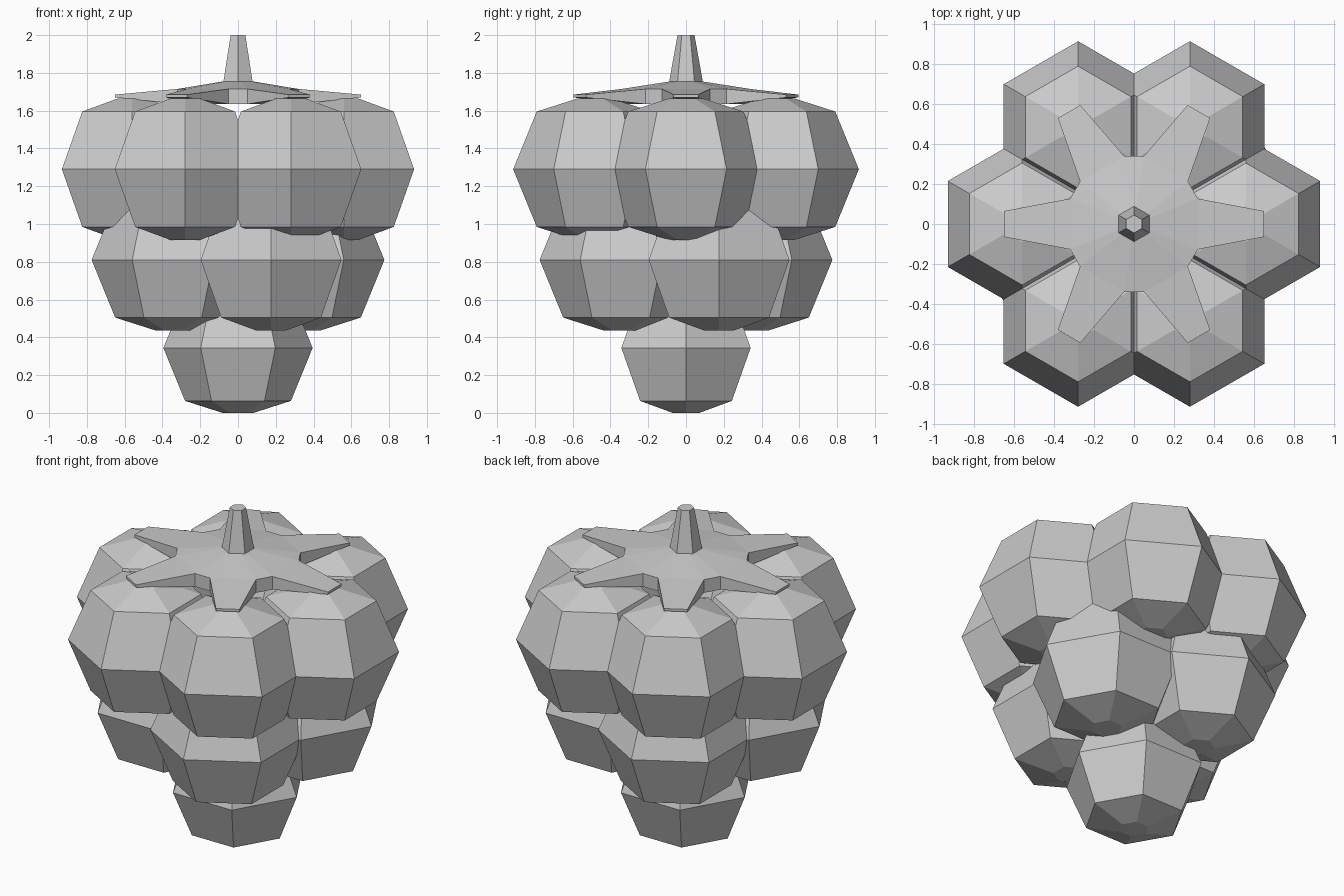
import bpy, bmesh
from math import cos, sin, pi, radians
from mathutils import Matrix, Vector

if "Cube" in bpy.data.objects:
    bpy.data.objects.remove(bpy.data.objects["Cube"], do_unlink=True)

grey = bpy.data.materials.new("plain grey")
grey.use_nodes = True
grey.diffuse_color = (0.6, 0.6, 0.6, 1)
grey.node_tree.nodes["Principled BSDF"].inputs["Base Color"].default_value = (0.6, 0.6, 0.6, 1)


def finish(bm, name):
    bmesh.ops.recalc_face_normals(bm, faces=bm.faces)
    mesh = bpy.data.meshes.new(name)
    bm.to_mesh(mesh)
    bm.free()
    mesh.materials.append(grey)
    obj = bpy.data.objects.new(name, mesh)
    bpy.context.collection.objects.link(obj)
    return obj


def hex_lathe(name, profile, centre, start):
    """Six-sided solid from (radius, height) rings, capped at both ends."""
    bm = bmesh.new()
    rings = []
    for r, z in profile:
        angles = [start + k * pi / 3 for k in range(6)]
        rings.append([bm.verts.new(Vector(centre) + Vector((r * cos(a), r * sin(a), z)))
                      for a in angles])
    for low, high in zip(rings, rings[1:]):
        for k in range(6):
            n = (k + 1) % 6
            bm.faces.new((low[k], low[n], high[n], high[k]))
    bm.faces.new(rings[0])
    bm.faces.new(rings[-1])
    return finish(bm, name)


def berry(name, radius, centre, start):
    shape = [(0.21, -0.87), (0.71, -0.71), (1, 0), (0.71, 0.71), (0.21, 0.87)]
    hex_lathe(name, [(r * radius, z * radius) for r, z in shape], centre, start)


# Bottom berry
berry("bottom_berry", 0.395, (0, 0, 0.344), 0)

# Middle ring of four berries, each turned a quarter
for i in range(4):
    turn = Matrix.Rotation(i * pi / 2, 3, "Z")
    berry(f"middle_berry_{i + 1}", 0.43, turn @ Vector((0.175, -0.345, 0.81)), (i + 1) * pi / 2)

# Top ring of six berries, all facing the same way
for i in range(6):
    a = i * pi / 3
    berry(f"top_berry_{i + 1}", 0.43, (0.56 * cos(a), 0.56 * sin(a), 1.29), pi / 2)

# Calyx: domed hub with six tapering leaves
bm = bmesh.new()
top_centre = bm.verts.new((0, 0, 1.768))
low_centre = bm.verts.new((0, 0, 1.635))
outline = [(0.32, -0.127, 1.715, 1.635), (0.65, -0.065, 1.685, 1.67),
           (0.65, 0.065, 1.685, 1.67), (0.32, 0.127, 1.715, 1.635)]
top, low = [], []
for i in range(6):
    turn = Matrix.Rotation(radians(60 * i), 3, "Z")
    for x, y, zt, zl in outline:
        top.append(bm.verts.new(turn @ Vector((x, y, zt))))
        low.append(bm.verts.new(turn @ Vector((x, y, zl))))
for k in range(24):
    n = (k + 1) % 24
    bm.faces.new((top[k], top[n], low[n], low[k]))
for edge, centre in ((top, top_centre), (low, low_centre)):
    for k in range(0, 24, 4):
        bm.faces.new(edge[k:k + 4])
        bm.faces.new((centre, edge[k], edge[k + 3]))
        bm.faces.new((centre, edge[k + 3], edge[(k + 4) % 24]))
finish(bm, "leaf_calyx")

# Stem
hex_lathe("stem", [(0.09, 1.74), (0.088, 1.76), (0.045, 2.0)], (0, 0, 0), pi / 2)
